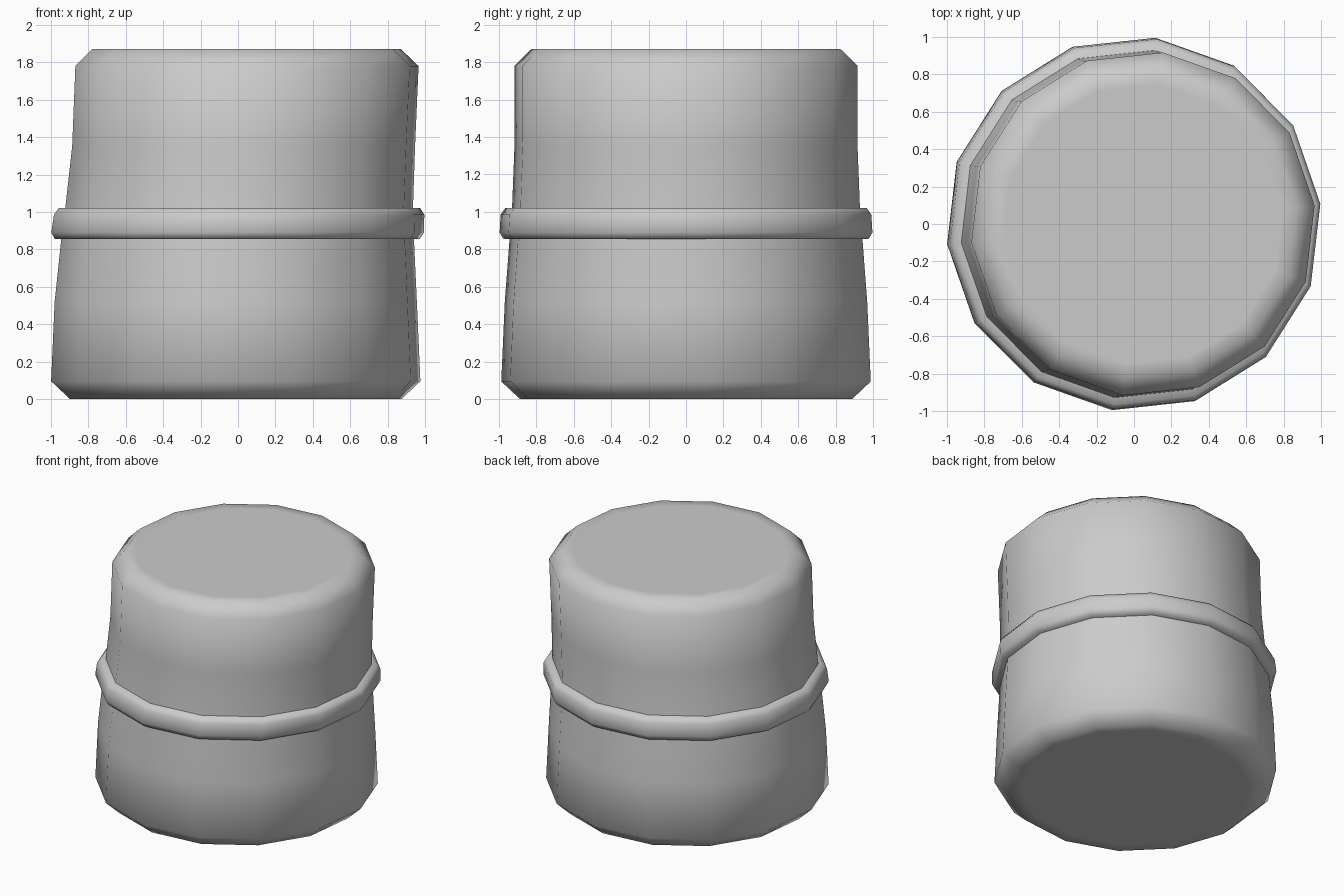
import bpy, bmesh, math

if "Cube" in bpy.data.objects:
    bpy.data.objects.remove(bpy.data.objects["Cube"])

SIDES = 14
PHASE = math.radians(6.2)


def stacked_rings(name, levels, closed_loop=False):
    """Skin 14-sided rings given as (z, radius, x offset)."""
    bm = bmesh.new()
    rings = []
    for z, r, cx in levels:
        ring = []
        for i in range(SIDES):
            a = PHASE + 2 * math.pi * i / SIDES
            ring.append(bm.verts.new((cx + r * math.cos(a), r * math.sin(a), z)))
        rings.append(ring)
    pairs = list(zip(rings, rings[1:]))
    if closed_loop:
        pairs.append((rings[-1], rings[0]))
    for low, high in pairs:
        for i in range(SIDES):
            j = (i + 1) % SIDES
            bm.faces.new((low[i], low[j], high[j], high[i]))
    if not closed_loop:
        bm.faces.new(rings[0][::-1])
        bm.faces.new(rings[-1])
    bmesh.ops.recalc_face_normals(bm, faces=bm.faces)
    mesh = bpy.data.meshes.new(name)
    bm.to_mesh(mesh)
    bm.free()
    obj = bpy.data.objects.new(name, mesh)
    bpy.context.collection.objects.link(obj)
    for p in mesh.polygons:
        p.use_smooth = True
    return obj


# Slightly bent, tapering body with chamfered, softly inset ends
stacked_rings("body", [
    (0.0, 0.80, -0.012),
    (0.0, 0.892, -0.012),
    (0.095, 0.993, -0.012),
    (0.52, 0.974, -0.012),
    (0.86, 0.948, -0.002),
    (1.02, 0.935, 0.006),
    (1.35, 0.922, 0.03),
    (1.78, 0.923, 0.048),
    (1.87, 0.83, 0.046),
    (1.87, 0.75, 0.046),
])

# Raised band around the middle
stacked_rings("band", [
    (0.855, 0.90, 0.0),
    (0.855, 0.981, -0.004),
    (0.89, 1.002, -0.002),
    (0.985, 0.996, 0.006),
    (1.02, 0.972, 0.008),
    (1.02, 0.89, 0.008),
], closed_loop=True)

# Keep the band's under and upper lips crisp
band = bpy.data.objects["band"]
bpy.ops.object.select_all(action='DESELECT')
band.select_set(True)
bpy.context.view_layer.objects.active = band
bpy.ops.object.shade_smooth_by_angle(angle=math.radians(65))
